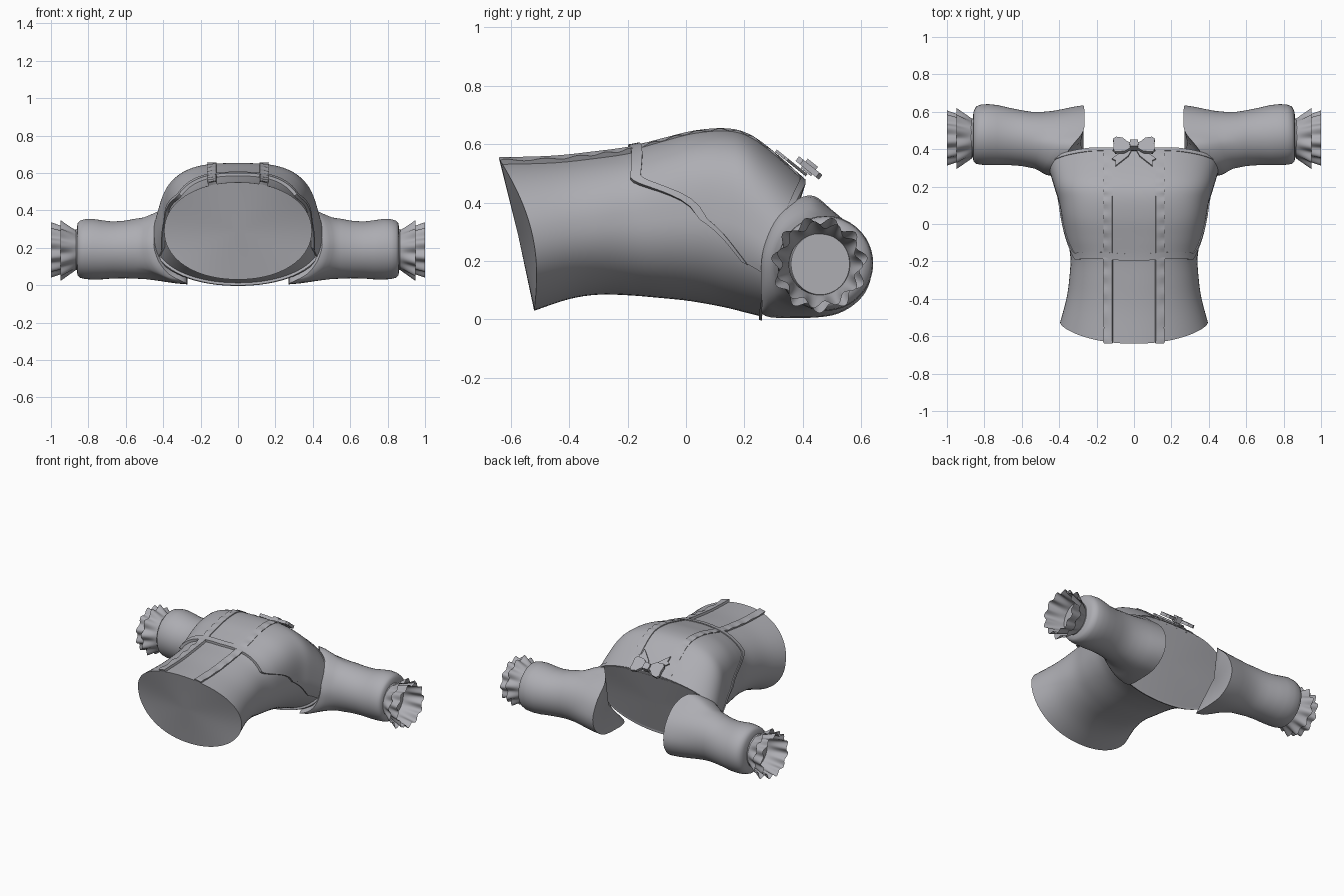
import bpy, math

if "Cube" in bpy.data.objects:
    bpy.data.objects.remove(bpy.data.objects["Cube"])

mat = bpy.data.materials.new("soft grey cloth")
mat.diffuse_color = (0.42, 0.42, 0.45, 1)
mat.use_nodes = True
mat.node_tree.nodes["Principled BSDF"].inputs["Base Color"].default_value = mat.diffuse_color


def make(name, verts, faces, angle=35):
    me = bpy.data.meshes.new(name)
    me.from_pydata(verts, [], faces)
    me.materials.append(mat)
    ob = bpy.data.objects.new(name, me)
    bpy.context.collection.objects.link(ob)
    bpy.ops.object.select_all(action='DESELECT')
    bpy.context.view_layer.objects.active = ob
    ob.select_set(True)
    bpy.ops.object.mode_set(mode='EDIT')
    bpy.ops.mesh.select_all(action='SELECT')
    bpy.ops.mesh.normals_make_consistent(inside=False)
    bpy.ops.object.mode_set(mode='OBJECT')
    bpy.ops.object.shade_smooth_by_angle(angle=math.radians(angle))
    return ob


def grid(rows, closed):
    """Verts and quads of a grid of points."""
    n = len(rows[0])
    v = [p for r in rows for p in r]
    f = [(i * n + j, i * n + (j + 1) % n, (i + 1) * n + (j + 1) % n, (i + 1) * n + j)
         for i in range(len(rows) - 1) for j in range(n if closed else n - 1)]
    return v, f


def fan(v, f, first, n, centre):
    v.append(centre)
    f += [(first + j, first + (j + 1) % n, len(v) - 1) for j in range(n)]


def catmull(a, b, c, d, t):
    return tuple(q + .5 * t * (r - p + t * (2 * p - 5 * q + 4 * r - s + t * (3 * (q - r) + s - p)))
                 for p, q, r, s in zip(a, b, c, d))


# Torso stations: front y, front z, back y, back z, half width, front squareness
ST = [(-.64, .55, -.52, .03, .395, 2.1), (-.46, .555, -.40, .07, .36, 2.2),
      (-.31, .57, -.30, .085, .345, 2.3), (-.19, .585, -.20, .083, .34, 2.5),
      (-.08, .61, -.10, .075, .357, 2.8), (.03, .635, 0, .065, .375, 3),
      (.14, .642, .08, .052, .39, 3), (.22, .62, .14, .04, .41, 3),
      (.31, .555, .20, .025, .43, 2.8), (.41, .465, .26, .01, .45, 2.6)]
LAST = len(ST) - 1


def station(u):
    u = min(max(u, 0), LAST)
    i = min(int(u), LAST - 1)
    return catmull(*(ST[min(max(i + k, 0), LAST)] for k in (-1, 0, 1, 2)), u - i)


def torso(u, phi, off=0):
    yf, zt, yb, zb, w, n = station(u)
    c, s = math.cos(phi), math.sin(phi)
    e = 2 / n if s > 0 else 2 / 2.1
    x = math.copysign(abs(c) ** e, c) * (w + off)
    h = (zt - zb) / 2
    z = (zt + zb) / 2 + math.copysign(abs(s) ** e, s) * (h + off)
    t = min(max((z - zb) / (2 * h), 0), 1)
    return (x, yb + (yf - yb) * t ** 2.2 + .02 * math.sin(math.pi * t), z)


# Body with closed hem and neck
N = 72
rows = [[torso(i / 4, math.tau * j / N) for j in range(N)] for i in range(LAST * 4 + 1)]
v, f = grid(rows, True)
fan(v, f, 0, N, (0, -.575, .29))
fan(v, f, LAST * 4 * N, N, (0, .335, .24))
make("bodice", v, f)


def patch(name, fn, nu, nv, off):
    """Raised cloth panel; its rim drops back into the body."""
    def at(i, j):
        rim = i in (0, nu) or j in (0, nv)
        a = min(max(i - 1, 0), nu - 2) / (nu - 2)
        b = min(max(j - 1, 0), nv - 2) / (nv - 2)
        u, phi, extra = fn(a, b)
        return torso(u, phi, -.004 if rim else off + extra)
    make(name, *grid([[at(i, j) for j in range(nv + 1)] for i in range(nu + 1)], False))


def bust_edge(phi):
    d = math.degrees(phi)
    d = min(d, 180 - d)
    return 3 + 4.5 * max(0, (30 - d) / 52) ** 1.4 + .1 * abs(math.cos(phi * 3))


def bust(a, b):
    phi = math.radians(-22 + 224 * b)
    u0 = bust_edge(phi)
    return u0 + (LAST - u0) * a, phi, 0


def bust_trim(a, b):
    u, phi, _ = bust(0, b)
    return u - .08 + .33 * a, phi, 0


patch("bust_panel", bust, 32, 66, .010)
patch("bust_trim", bust_trim, 5, 66, .016)
patch("neck_band", lambda a, b: (8.75 + .25 * a, math.tau * b, 0), 4, 72, .014)

# Front ribbon strips with a gently gathered edge
for side, tag in ((1, "right"), (-1, "left")):
    def strip(a, b, side=side):
        u = LAST * a
        w, n = station(u)[4:6]
        c = ((.112 + .045 * b) / w) ** (n / 2)
        phi = math.acos(c)
        return u, phi if side > 0 else math.pi - phi, .004 * math.sin(u * 9) * b
    patch("front_strip_" + tag, strip, 74, 5, .015)

# Armhole loop, from the shoulder over the front to the underarm and back
ARM = [(.27, .635, .17), (.265, .597, .28), (.27, .50, .375), (.33, .42, .425),
       (.41, .315, .36), (.45, .265, .24), (.43, .257, .14), (.37, .26, .06),
       (.28, .272, .012), (.27, .40, .005), (.27, .52, .02), (.27, .605, .08)]
# Sleeve rings: x, low y, high y, low z, high z
RINGS = [(.55, .30, .60, .035, .355), (.60, .31, .608, .037, .345), (.67, .315, .622, .036, .34),
         (.73, .314, .636, .031, .347), (.78, .315, .641, .03, .355), (.82, .317, .638, .033, .352),
         (.845, .322, .628, .04, .345), (.858, .335, .60, .052, .33), (.862, .355, .565, .08, .30),
         (.875, .36, .56, .085, .295)]


def ellipse(r, ang):
    x, y0, y1, z0, z1 = r
    return (x, (y0 + y1) / 2 + (y1 - y0) / 2 * math.cos(ang),
            (z0 + z1) / 2 + (z1 - z0) / 2 * math.sin(ang))


def mirror(v, side):
    return [(side * x, y, z) for x, y, z in v]


loop = [catmull(*(ARM[(i + k) % 12] for k in (-1, 0, 1, 2)), t / 5) for i in range(12) for t in range(5)]
angs = [math.atan2((z - .19) / .18, (y - .45) / .18) for x, y, z in loop]
rows = [loop]
for t in (.2, .4, .6, .8):
    k = t * t * (3 - 2 * t)
    row = []
    for p, a in zip(loop, angs):
        e = ellipse(RINGS[0], a)
        dip = 1 - .05 * math.sin(math.pi * t) * max(0, math.cos(a))
        y = p[1] + (e[1] - p[1]) * k
        row.append((p[0] + (e[0] - p[0]) * t, .45 + (y - .45) * dip, p[2] + (e[2] - p[2]) * k))
    rows.append(row)
rows += [[ellipse(r, a) for a in angs] for r in RINGS]


def frill(x0, x1, r0, r1, amp, waves, shift):
    """Flared, fluted cuff."""
    out = []
    for i in range(7):
        t = i / 6
        row = []
        for j in range(120):
            a = math.tau * j / 120
            r = r0 + (r1 - r0) * t + amp * t * math.sin(waves * a + shift)
            row.append((x0 + (x1 - x0) * t, .457 + r * math.cos(a), .188 + r * math.sin(a)))
        out.append(row)
    return out


for side, tag in ((1, "right"), (-1, "left")):
    v, f = grid(rows, True)
    n = len(loop)
    fan(v, f, 0, n, (.285, .44, .19))
    fan(v, f, (len(rows) - 1) * n, n, (.875, .457, .188))
    make("sleeve_" + tag, mirror(v, side), f, 45)
    for name, args in (("outer_frill_", (.865, .95, .106, .152, .014, 11, 0)),
                       ("inner_frill_", (.87, 1.0, .104, .138, .012, 11, 1.6))):
        v, f = grid(frill(*args), True)
        make(name + tag, mirror(v, side), f, 60)


# Bow at the neckline
def plate(name, pts, lift, thick):
    n = len(pts)
    base = [(x, y, .515 - .8 * (y - .41) + lift) for x, y in pts]
    v = base + [(x, y + thick * .6, z + thick * .8) for x, y, z in base]
    f = [tuple(range(n)), tuple(range(2 * n - 1, n - 1, -1))]
    f += [(i, (i + 1) % n, n + (i + 1) % n, n + i) for i in range(n)]
    make(name, v, f)


WING = [(.012, .40), (.05, .378), (.10, .375), (.112, .39), (.108, .42),
        (.112, .445), (.095, .455), (.06, .45), (.035, .43), (.012, .42)]
TAIL = [(.005, .405), (.03, .36), (.10, .305), (.098, .335), (.118, .345), (.06, .385), (.02, .41)]
for side, tag in ((1, "right"), (-1, "left")):
    plate("bow_loop_" + tag, [(side * x, y) for x, y in WING], 0, .02)
    plate("bow_tail_" + tag, [(side * x, y) for x, y in TAIL], -.025, .01)
plate("bow_knot", [(-.02, .393), (.02, .393), (.024, .41), (.02, .428), (-.02, .428), (-.024, .41)], -.01, .04)
